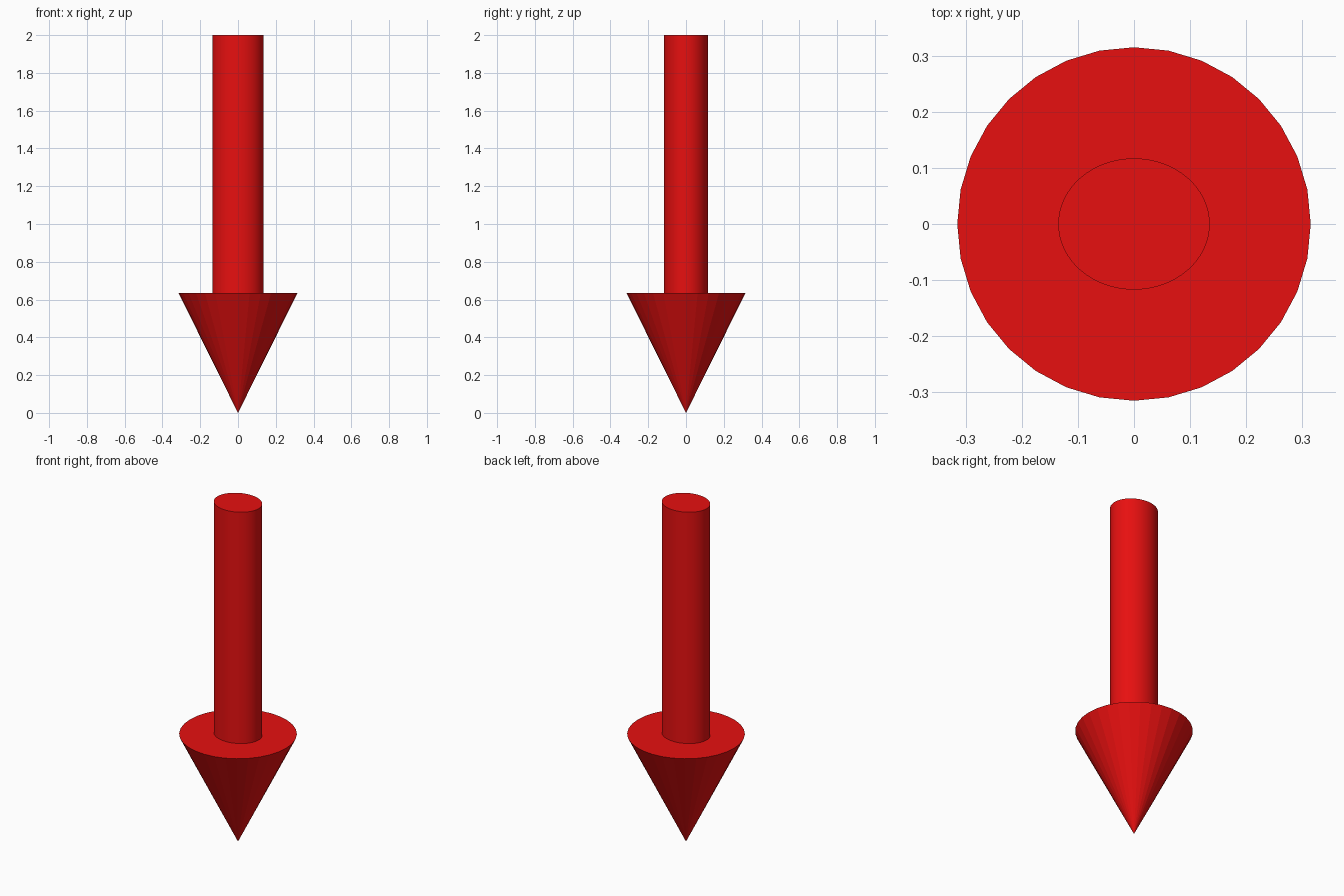
import bpy
import math

if "Cube" in bpy.data.objects:
    bpy.data.objects.remove(bpy.data.objects["Cube"])

HEAD_H, HEAD_R = 0.635, 0.315
SHAFT_RX, SHAFT_RY, TOP = 0.135, 0.117, 2.0

red = bpy.data.materials.new("red")
red.diffuse_color = (0.8, 0.005, 0.005, 1)
red.use_nodes = True
red.node_tree.nodes["Principled BSDF"].inputs["Base Color"].default_value = red.diffuse_color


def finish(name):
    obj = bpy.context.object
    obj.name = name
    obj.data.materials.append(red)
    bpy.ops.object.transform_apply(location=False, rotation=True, scale=True)
    return obj


# Arrow head: flat-shaded cone pointing down
bpy.ops.mesh.primitive_cone_add(vertices=32, radius1=HEAD_R, radius2=0, depth=HEAD_H,
                                location=(0, 0, HEAD_H / 2), rotation=(math.pi, 0, 0))
finish("arrow_head")

# Shaft: slightly oval cylinder standing on the head
bpy.ops.mesh.primitive_cylinder_add(vertices=64, radius=1, depth=TOP - HEAD_H,
                                    location=(0, 0, (TOP + HEAD_H) / 2))
bpy.context.object.scale = (SHAFT_RX, SHAFT_RY, 1)
finish("arrow_shaft")
bpy.ops.object.shade_smooth_by_angle(angle=math.radians(30))
